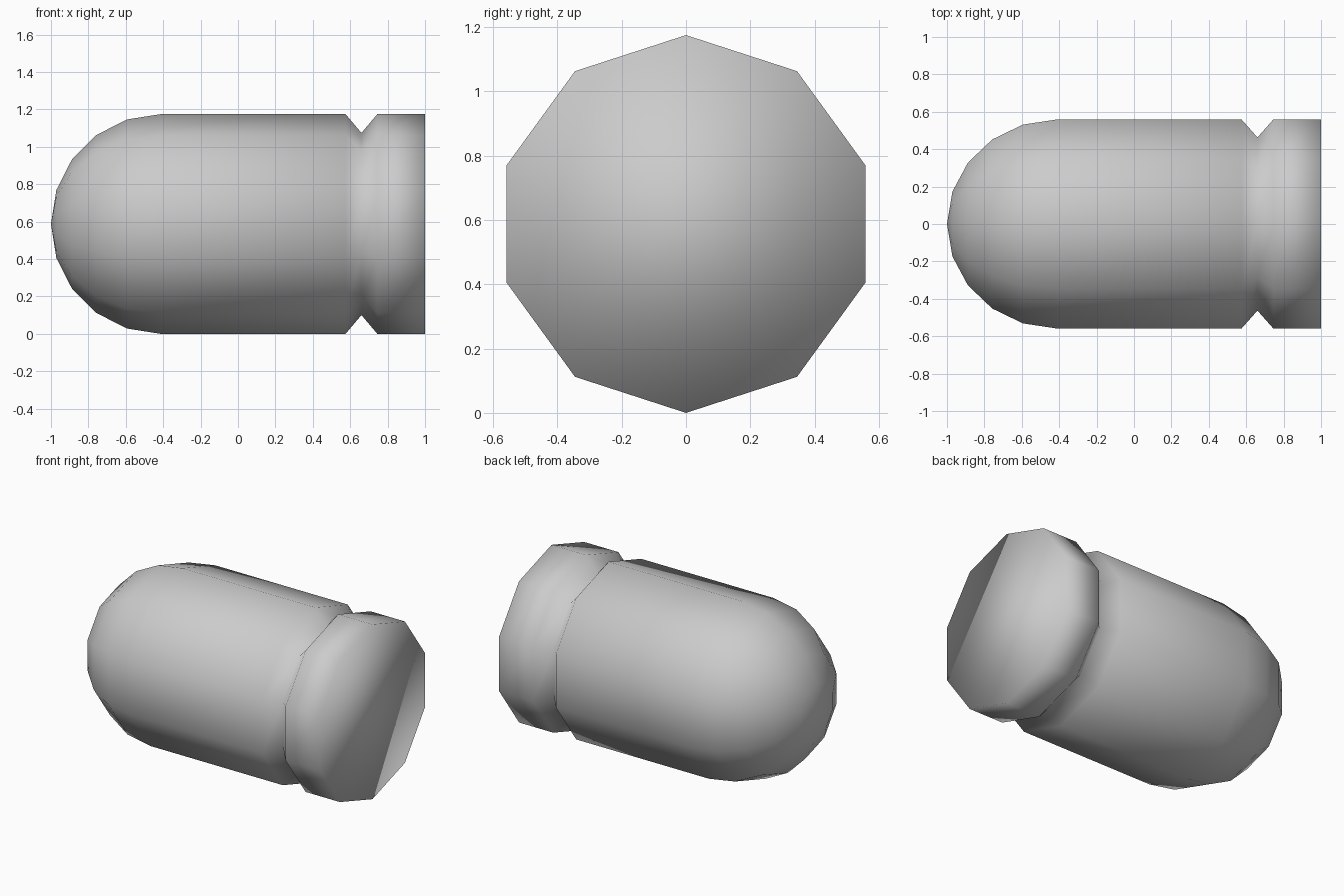
import bpy, bmesh, math

if "Cube" in bpy.data.objects:
    bpy.data.objects.remove(bpy.data.objects["Cube"])

SIDES = 10
R = 0.5875            # outer radius, a corner points straight up
NOSE_X = -1 + R       # centre of the rounded nose

# Profile from nose to base as (x, radius)
profile = [(NOSE_X - R * math.cos(math.radians(a)), R * math.sin(math.radians(a)))
           for a in range(18, 91, 18)]
profile += [(0.575, R), (0.66, 0.487), (0.745, R), (1.0, R)]

bm = bmesh.new()


def ring(x, r):
    return [bm.verts.new((x, r * math.sin(2 * math.pi * i / SIDES),
                          R * math.cos(math.pi / SIDES * 0) + r * math.cos(2 * math.pi * i / SIDES)))
            for i in range(SIDES)]


# Rounded nose, straight body, V groove and rim
rings = [ring(x, r) for x, r in profile]
for a, b in zip(rings, rings[1:]):
    for i in range(SIDES):
        j = (i + 1) % SIDES
        bm.faces.new((a[i], a[j], b[j], b[i]))

# Nose tip fan and flat base
tip = bm.verts.new((-1, 0, R))
for i in range(SIDES):
    bm.faces.new((tip, rings[0][(i + 1) % SIDES], rings[0][i]))
bm.faces.new(rings[-1])

bmesh.ops.recalc_face_normals(bm, faces=bm.faces[:])
for f in bm.faces:
    f.smooth = True

mesh = bpy.data.meshes.new("round_nosed_body")
bm.to_mesh(mesh)
bm.free()
body = bpy.data.objects.new("round_nosed_body", mesh)
bpy.context.collection.objects.link(body)
